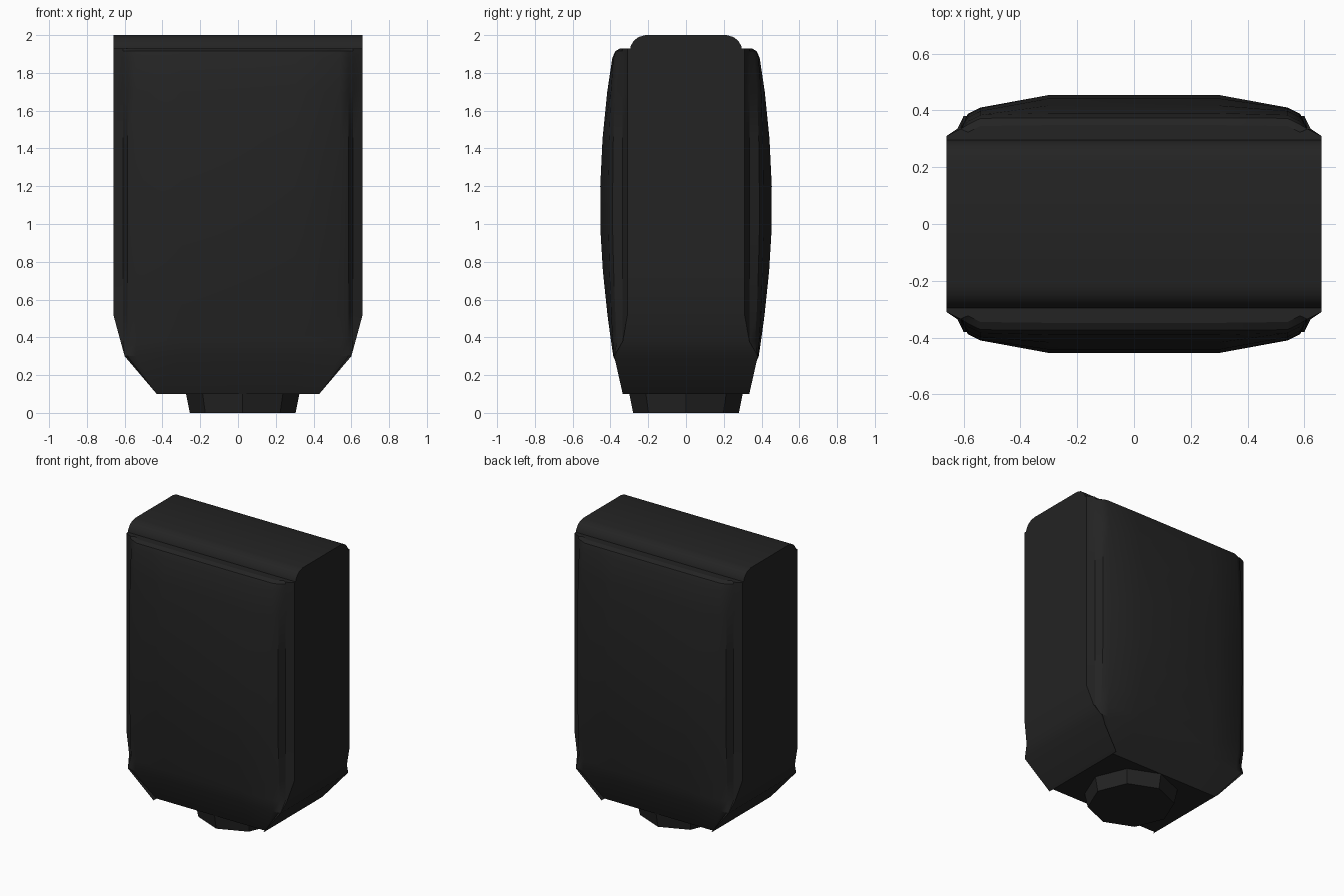
import bpy, bmesh, math

cube = bpy.data.objects.get("Cube")
if cube:
    bpy.data.objects.remove(cube)

black = bpy.data.materials.new("matte_black")
black.use_nodes = True
black.diffuse_color = (0.017, 0.017, 0.017, 1)
shader = next(n for n in black.node_tree.nodes if n.type == 'BSDF_PRINCIPLED')
shader.inputs["Base Color"].default_value = black.diffuse_color
shader.inputs["Roughness"].default_value = 0.7


def loft(name, rings, angle):
    """Skin a stack of closed rings and cap both ends."""
    bm = bmesh.new()
    loops = [[bm.verts.new(p) for p in ring] for ring in rings]
    n = len(loops[0])
    for low, high in zip(loops, loops[1:]):
        for i in range(n):
            j = (i + 1) % n
            bm.faces.new((low[i], low[j], high[j], high[i]))
    bm.faces.new(loops[0][::-1])
    bm.faces.new(loops[-1])
    bmesh.ops.remove_doubles(bm, verts=bm.verts[:], dist=0.0005)
    bmesh.ops.recalc_face_normals(bm, faces=bm.faces[:])
    mesh = bpy.data.meshes.new(name)
    bm.to_mesh(mesh)
    bm.free()
    mesh.materials.append(black)
    obj = bpy.data.objects.new(name, mesh)
    bpy.context.collection.objects.link(obj)
    bpy.ops.object.select_all(action='DESELECT')
    obj.select_set(True)
    bpy.context.view_layer.objects.active = obj
    bpy.ops.object.shade_smooth_by_angle(angle=math.radians(angle))
    return obj


def body_ring(z, side_x, side_y, edge, face):
    """Section with flat sides, a shoulder step and bulging front and back."""
    quarter = [(side_x, side_y),
               (min(0.61, side_x), max(0.335, side_y)),
               (min(0.585, side_x), max(edge - 0.022, side_y)),
               (min(0.54, side_x), edge),
               (0.30, face)]
    half = quarter + [(-x, y) for x, y in reversed(quarter)]
    return [(x, y, z) for x, y in half + [(-x, -y) for x, y in half]]


# Body with padded front and back: height, side x, side y, pad edge, pad face
sections = [
    (0.10, 0.43, 0.300, 0.300, 0.300),
    (0.30, 0.60, 0.380, 0.382, 0.385),
    (0.38, 0.622, 0.335, 0.388, 0.397),
    (0.52, 0.66, 0.310, 0.396, 0.416),
    (0.75, 0.66, 0.310, 0.405, 0.440),
    (0.95, 0.66, 0.310, 0.410, 0.452),
    (1.20, 0.66, 0.310, 0.410, 0.454),
    (1.45, 0.66, 0.310, 0.407, 0.442),
    (1.70, 0.66, 0.310, 0.398, 0.417),
    (1.88, 0.66, 0.310, 0.384, 0.390),
    (1.915, 0.66, 0.310, 0.372, 0.374),
    (1.93, 0.66, 0.310, 0.345, 0.348),
]
loft("padded_body", [body_ring(*s) for s in sections], 28)

# Rounded ridge across the top
ridge = [(0.295, 1.93), (0.292, 1.945), (0.275, 1.972), (0.25, 1.99), (0.215, 2.0)]
outline = ridge + [(-y, z) for y, z in reversed(ridge)]
loft("top_ridge", [[(x, y, z) for y, z in outline] for x in (-0.66, 0.66)], 35)


# Eight-sided foot, slightly off centre
def octagon(radius, z):
    return [(0.025 + radius * math.cos(i * math.pi / 4),
             radius * math.sin(i * math.pi / 4), z) for i in range(8)]


loft("foot", [octagon(0.28, 0), octagon(0.30, 0.10)], 20)
